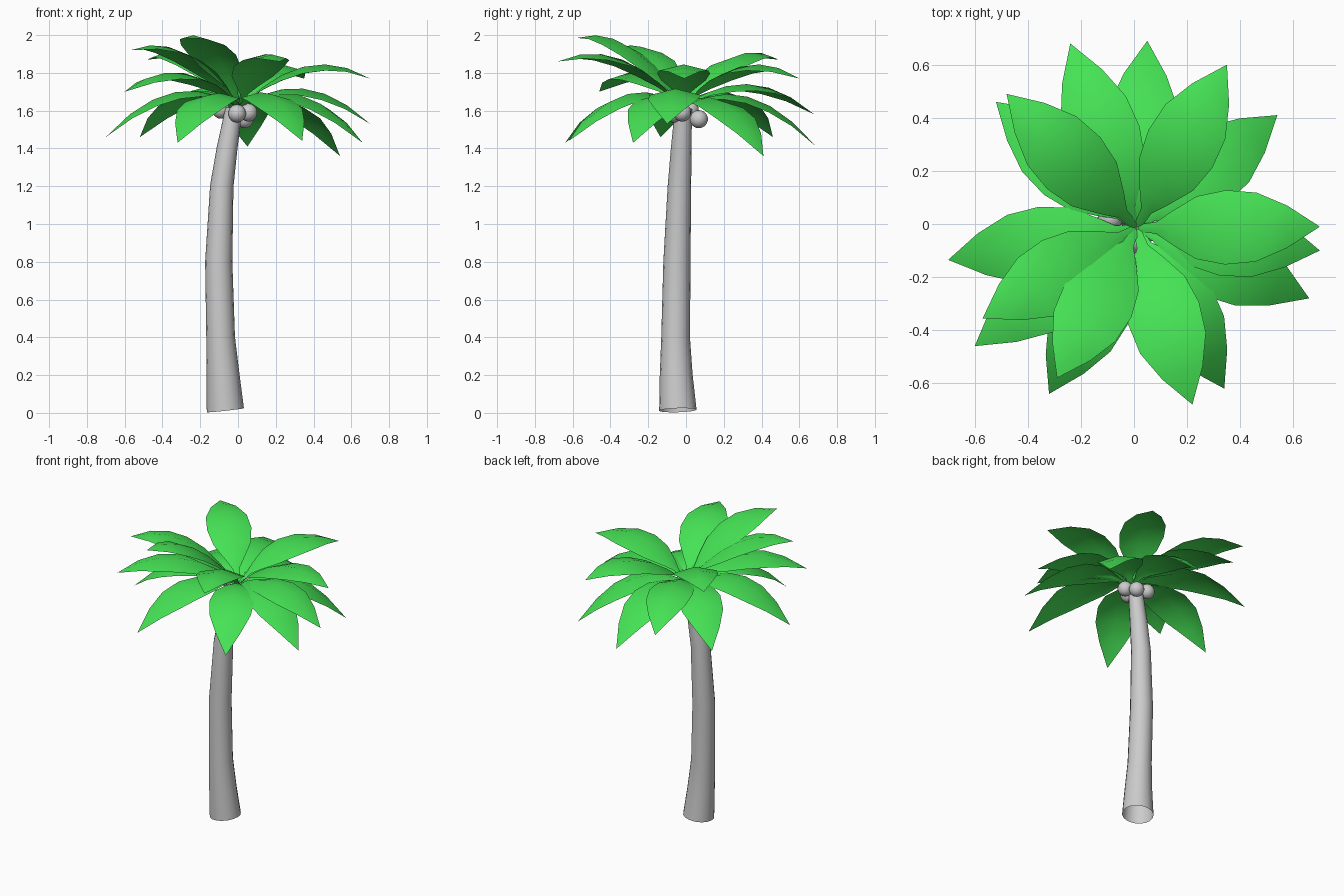
import bpy, bmesh, math
from mathutils import Vector

if "Cube" in bpy.data.objects:
    bpy.data.objects.remove(bpy.data.objects["Cube"])

green = bpy.data.materials.new("leaf_green")
green.diffuse_color = (0.06, 0.76, 0.09, 1)
green.use_nodes = True
green.node_tree.nodes["Principled BSDF"].inputs["Base Color"].default_value = green.diffuse_color


def finish(bm, name, mat=None, angle=40):
    me = bpy.data.meshes.new(name)
    bm.to_mesh(me)
    bm.free()
    ob = bpy.data.objects.new(name, me)
    bpy.context.collection.objects.link(ob)
    if mat:
        me.materials.append(mat)
    bpy.ops.object.select_all(action='DESELECT')
    ob.select_set(True)
    bpy.context.view_layer.objects.active = ob
    bpy.ops.object.shade_smooth_by_angle(angle=math.radians(angle))
    return ob


# Trunk: open tube of rings following a gently bent path (x, y, z, radius)
path = [(-.067, -.043, .014, .099), (-.079, -.052, .2, .087),
        (-.092, -.055, .4, .076), (-.102, -.048, .8, .072),
        (-.086, -.035, 1.2, .062), (-.058, -.025, 1.4, .055),
        (-.022, -.014, 1.61, .045)]
bm = bmesh.new()
rings = []
N = 16
for i, (x, y, z, r) in enumerate(path):
    a, b = Vector(path[max(i - 1, 0)][:3]), Vector(path[min(i + 1, len(path) - 1)][:3])
    t = Vector((-.11, -.03, 1)) if i == 0 else b - a
    q = Vector((0, 0, 1)).rotation_difference(t.normalized())
    rings.append([bm.verts.new(Vector((x, y, z)) + q @ Vector(
        (r * math.cos(k * math.tau / N), r * math.sin(k * math.tau / N), 0))) for k in range(N)])
for lo, hi in zip(rings, rings[1:]):
    for k in range(N):
        bm.faces.new((lo[k], lo[(k + 1) % N], hi[(k + 1) % N], hi[k]))
finish(bm, "trunk")

# Coconuts hanging below the crown
for i, c in enumerate([(-.005, -.065, 1.585), (.055, -.02, 1.59), (.035, .068, 1.555),
                       (-.09, .02, 1.605)]):
    bm = bmesh.new()
    bmesh.ops.create_uvsphere(bm, u_segments=14, v_segments=9, radius=.048)
    bmesh.ops.translate(bm, vec=c, verts=bm.verts)
    finish(bm, f"coconut_{i + 1}")

# Leaves: (distance along leaf, half width)
profile = [(0, .014), (.1, .022), (.18, .06), (.32, .118), (.48, .14),
           (.65, .13), (.82, .08), (1, 0)]


def leaf(name, tip, arch=.14, fold=.035):
    tip = Vector(tip)
    out = Vector((tip.x, tip.y, 0)).normalized()
    side = Vector((-out.y, out.x, 0))
    base = out * .005 + Vector((0.01, -.015, 1.62))
    bm = bmesh.new()
    rows = []
    for t, w in profile:
        mid = base.lerp(tip, t) + Vector((0, 0, arch * 4 * t * (1 - t)))
        drop = Vector((0, 0, fold * w / .14))
        if w:
            rows.append([bm.verts.new(p) for p in (mid - side * w - drop, mid, mid + side * w - drop)])
        else:
            rows.append([bm.verts.new(mid)])
    for a, b in zip(rows, rows[1:]):
        for k in range(2):
            if len(b) == 3:
                bm.faces.new((a[k], b[k], b[k + 1], a[k + 1]))
            else:
                bm.faces.new((a[k], b[0], a[k + 1]))
    finish(bm, name, green)


low = [(.05, .69, 1.41), (.54, .41, 1.36), (.66, -.28, 1.43), (.34, -.62, 1.44),
       (-.32, -.64, 1.43), (-.70, -.135, 1.46), (-.52, .46, 1.46)]
middle = [(-.24, .68, 1.58), (.35, .60, 1.77), (.70, -.01, 1.77), (.70, -.10, 1.53),
          (-.60, -.46, 1.70)]
high = [(.22, -.68, 1.86), (-.29, -.58, 1.985), (-.57, -.355, 1.92), (-.48, .49, 1.87)]
for layer, tips, arch in (("lower", low, .155), ("middle", middle, .14), ("upper", high, .135)):
    for i, tip in enumerate(tips):
        leaf(f"{layer}_leaf_{i + 1}", tip, arch)
